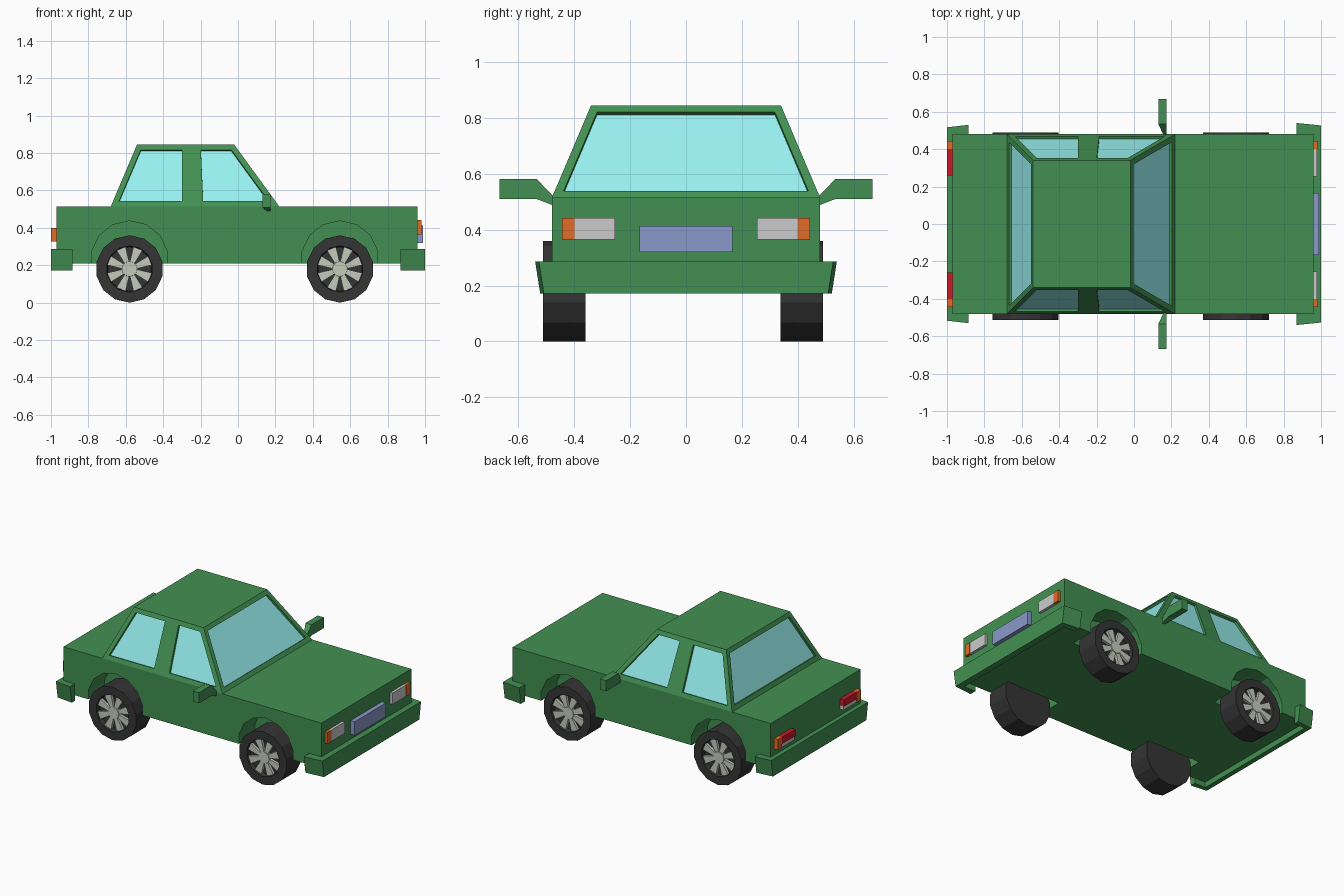
import bpy, bmesh, math
from mathutils import Matrix

if "Cube" in bpy.data.objects:
    bpy.data.objects.remove(bpy.data.objects["Cube"])


def material(name, rgb):
    m = bpy.data.materials.new(name)
    m.diffuse_color = (*rgb, 1)
    m.use_nodes = True
    m.node_tree.nodes["Principled BSDF"].inputs["Base Color"].default_value = m.diffuse_color
    return m


GREEN = material("green paint", (0.055, 0.28, 0.085))
GLASS = material("glass", (0.31, 0.88, 0.87))
RUBBER = material("rubber", (0.035, 0.035, 0.035))
RIM = material("rim metal", (0.56, 0.6, 0.5))
ORANGE = material("orange lens", (0.75, 0.15, 0.02))
RED = material("red lens", (0.6, 0.01, 0.02))
WHITE = material("white lens", (0.57, 0.54, 0.55))
BLUE = material("plate blue", (0.25, 0.32, 0.6))


def finish(name, bm, *mats):
    bmesh.ops.recalc_face_normals(bm, faces=bm.faces)
    me = bpy.data.meshes.new(name)
    bm.to_mesh(me)
    bm.free()
    for m in mats:
        me.materials.append(m)
    ob = bpy.data.objects.new(name, me)
    bpy.context.collection.objects.link(ob)
    return ob


def loft(name, ring_a, ring_b, mat):
    """Solid between two matching rings of points."""
    bm = bmesh.new()
    a = [bm.verts.new(p) for p in ring_a]
    b = [bm.verts.new(p) for p in ring_b]
    n = len(a)
    bm.faces.new(a)
    bm.faces.new(b)
    for i in range(n):
        j = (i + 1) % n
        bm.faces.new((a[i], a[j], b[j], b[i]))
    return finish(name, bm, mat)


def box(name, x0, x1, y0, y1, z0, z1, mat):
    ring = [(x0, y0), (x1, y0), (x1, y1), (x0, y1)]
    return loft(name, [(x, y, z0) for x, y in ring], [(x, y, z1) for x, y in ring], mat)


def circle(r, n, cx, y, cz):
    return [(cx + r * math.sin(math.tau * i / n), y, cz + r * math.cos(math.tau * i / n))
            for i in range(n)]


AXLES = (("rear", -0.58), ("front", 0.545))
SIDES = (("right", -1), ("left", 1))

# Lower body with wheel arches cut out
body = box("body", -0.97, 0.96, -0.48, 0.48, 0.21, 0.515, GREEN)
for end, ax in AXLES:
    for side, s in SIDES:
        cut = loft(f"{end}_{side}_arch_cutter", circle(0.207, 14, ax, s * 0.31, 0.23),
                   circle(0.207, 14, ax, s * 0.6, 0.23), GREEN)
        cut.hide_render = True
        cut.hide_viewport = True
        mod = body.modifiers.new("arch", 'BOOLEAN')
        mod.operation = 'DIFFERENCE'
        mod.solver = 'EXACT'
        mod.object = cut

# Cabin with recessed windows
bm = bmesh.new()
low, top = {}, {}
for s in (-1, 1):
    low[s] = [bm.verts.new((x, s * 0.48, 0.515)) for x in (-0.68, -0.27, -0.215, 0.22)]
    top[s] = [bm.verts.new((x, s * 0.34, 0.845)) for x in (-0.54, -0.27, -0.23, -0.02)]
panes = []
for s in (-1, 1):
    for i in range(3):
        f = bm.faces.new((low[s][i], low[s][i + 1], top[s][i + 1], top[s][i]))
        if i != 1:
            panes.append(f)
for i in (0, 3):
    panes.append(bm.faces.new((low[-1][i], low[1][i], top[1][i], top[-1][i])))
bm.faces.new(top[-1] + top[1][::-1])
bmesh.ops.recalc_face_normals(bm, faces=bm.faces)
bmesh.ops.inset_individual(bm, faces=panes, thickness=0.03, use_even_offset=True)
bmesh.ops.inset_individual(bm, faces=panes, thickness=0.0005, depth=-0.015, use_even_offset=True)
for f in panes:
    f.material_index = 1
finish("cabin", bm, GREEN, GLASS)


# Wrap-around bumpers
def bumper(name, d, x_in, x_face, y_in, y_out):
    def ring(z, k):
        half = [(x_in, 0.475), (x_in, y_in - k), (1.0, y_out - k)]
        pts = [(x_face, 0.475)] + half
        return [(d * x, y, z) for x, y in pts] + [(d * x, -y, z) for x, y in pts[::-1]]
    loft(name, ring(0.172, 0.018), ring(0.287, 0), GREEN)


bumper("front_bumper", 1, 0.87, 0.957, 0.54, 0.527)
bumper("rear_bumper", -1, 0.885, 0.967, 0.53, 0.517)

# Lamps and plate
for side, s in SIDES:
    def lamp(name, x0, x1, a, b, z0, z1, mat):
        box(f"{side}_{name}", x0, x1, *sorted((s * a, s * b)), z0, z1, mat)
    lamp("headlamp", 0.955, 0.978, 0.255, 0.40, 0.365, 0.442, WHITE)
    lamp("front_indicator", 0.955, 0.98, 0.40, 0.443, 0.365, 0.442, ORANGE)
    lamp("tail_lamp", -1.0, -0.965, 0.26, 0.40, 0.355, 0.40, RED)
    lamp("reversing_lamp", -0.995, -0.965, 0.26, 0.40, 0.328, 0.355, WHITE)
    lamp("rear_indicator", -1.0, -0.965, 0.40, 0.443, 0.328, 0.40, ORANGE)
box("front_plate", 0.955, 0.99, -0.167, 0.167, 0.32, 0.413, BLUE)

# Door mirrors on tapered stalks
for side, s in SIDES:
    outline = [(0.47, 0.485), (0.535, 0.51), (0.667, 0.51), (0.667, 0.582), (0.535, 0.582), (0.47, 0.515)]
    loft(f"{side}_mirror", [(0.16 if y < 0.5 else 0.13, s * y, z) for y, z in outline],
         [(0.175, s * y, z) for y, z in outline], GREEN)


# Wheels: lathed tyre, hub and eight wedge spokes
def wheel(name, cx, s, y_in, y_out):
    cz, n = 0.18, 14
    face = y_out - s * 0.03
    bm = bmesh.new()
    rings = [[bm.verts.new(p) for p in circle(r, n, cx, y, cz)]
             for r, y in ((0.18, y_in), (0.18, y_out), (0.124, y_out), (0.118, face))]
    bm.faces.new(rings[0])
    bm.faces.new(rings[-1])
    for a, b in zip(rings, rings[1:]):
        for i in range(n):
            j = (i + 1) % n
            bm.faces.new((a[i], a[j], b[j], b[i]))
    finish(f"{name}_tyre", bm, RUBBER)

    loft(f"{name}_hub", circle(0.045, 12, cx, face, cz), circle(0.04, 12, cx, face + s * 0.022, cz), RIM)
    bm = bmesh.new()
    for k in range(8):
        rot = Matrix.Rotation(math.tau * (k + 0.5) / 8, 4, 'Y')
        bx = bmesh.ops.create_cube(bm, size=1)["verts"]
        for v in bx:
            out = v.co.x > 0
            v.co = (0.118 if out else 0.03, v.co.y * 0.018 + s * 0.009,
                    math.copysign(0.026 if out else 0.012, v.co.z))
        bmesh.ops.transform(bm, matrix=Matrix.Translation((cx, face, cz)) @ rot, verts=bx)
    finish(f"{name}_spokes", bm, RIM)


for end, ax in AXLES:
    wheel(f"{end}_right_wheel", ax, -1, -0.36, -0.512)
    wheel(f"{end}_left_wheel", ax, 1, 0.338, 0.49)
